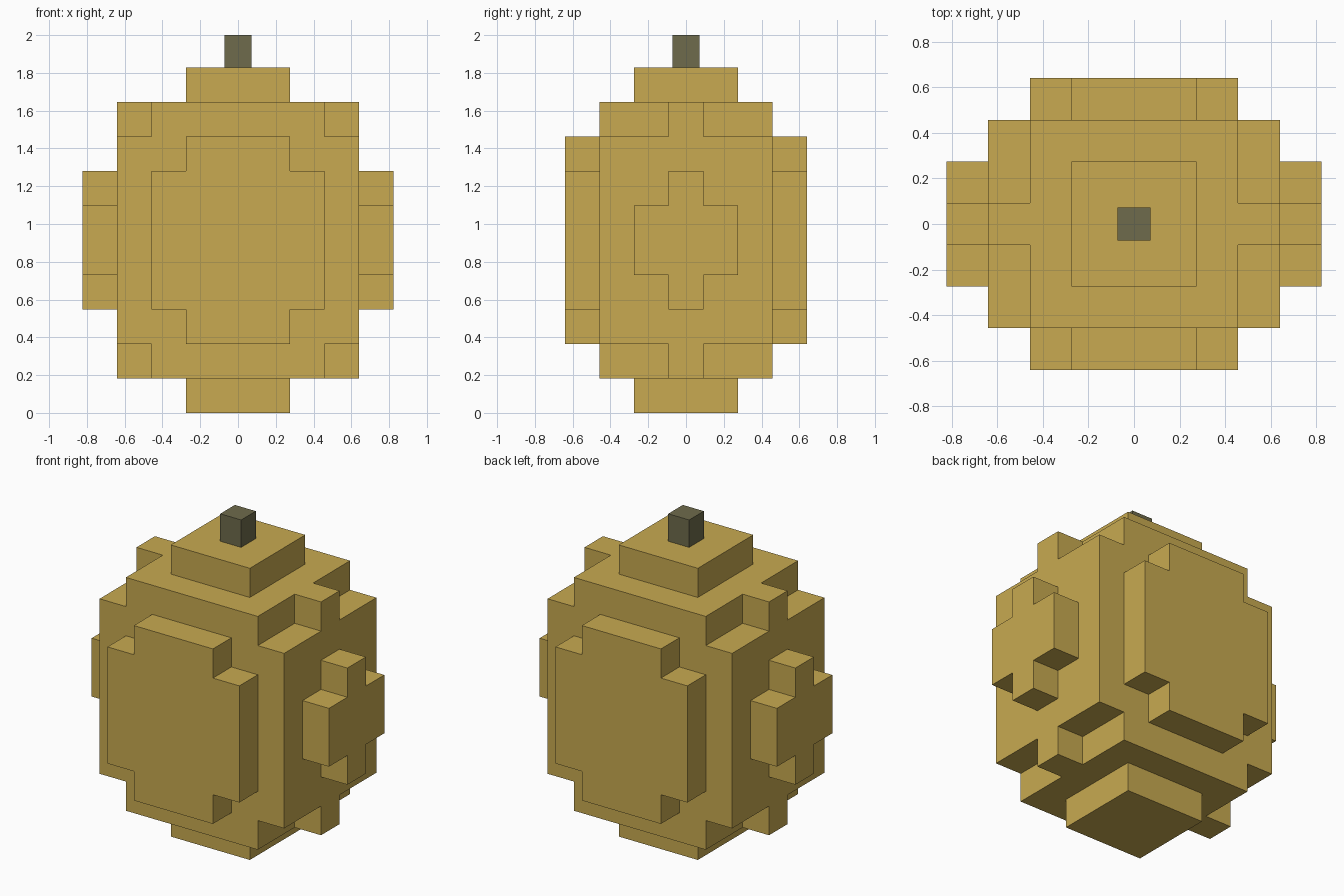
import bpy, bmesh, math
from mathutils import Vector

if "Cube" in bpy.data.objects:
    bpy.data.objects.remove(bpy.data.objects["Cube"])

U = 0.1828  # edge of one block


def material(name, rgb):
    m = bpy.data.materials.new(name)
    m.diffuse_color = (*rgb, 1)
    m.use_nodes = True
    m.node_tree.nodes["Principled BSDF"].inputs["Base Color"].default_value = m.diffuse_color
    return m


def add_object(name, bm, mat):
    mesh = bpy.data.meshes.new(name)
    bm.to_mesh(mesh)
    bm.free()
    mesh.materials.append(mat)
    ob = bpy.data.objects.new(name, mesh)
    bpy.context.collection.objects.link(ob)
    return ob


def blocks(rx, ry, z0, z1):
    """Block cells in a centred box: |x| <= rx, |y| <= ry, z0 <= z < z1."""
    return {(x, y, z) for x in range(-rx, rx + 1)
            for y in range(-ry, ry + 1) for z in range(z0, z1)}


def shell(cells):
    """Outer skin of the blocks, with coplanar faces merged."""
    bm = bmesh.new()
    for c in sorted(cells):
        for axis in range(3):
            for s in (-1, 1):
                n = [0, 0, 0]
                n[axis] = s
                if tuple(a + b for a, b in zip(c, n)) in cells:
                    continue
                n = Vector(n)
                t = Vector([float(i == (axis + 1) % 3) for i in range(3)])
                b = n.cross(t)
                mid = Vector(c) + Vector((0, 0, 0.5)) + n * 0.5
                corners = [(-1, -1), (1, -1), (1, 1), (-1, 1)]
                bm.faces.new([bm.verts.new((mid + t * i / 2 + b * j / 2) * U)
                              for i, j in corners])
    bmesh.ops.remove_doubles(bm, verts=bm.verts[:], dist=0.001)
    bmesh.ops.dissolve_limit(bm, angle_limit=math.radians(1),
                             verts=bm.verts[:], edges=bm.edges[:])
    bm.normal_update()
    return bm


gold = material("golden skin", (0.578, 0.402, 0.082))
olive = material("dull olive stem", (0.156, 0.147, 0.072))

# Stepped round body
body = blocks(1, 1, 0, 10)                             # top and bottom caps
body |= blocks(2, 2, 1, 9)                             # core
body |= blocks(3, 2, 2, 8) | blocks(3, 0, 1, 9)        # wide sides with ribs
body |= blocks(2, 3, 3, 7) | blocks(1, 3, 2, 8)        # front and back plates
body |= blocks(4, 1, 4, 6) | blocks(4, 0, 3, 7)        # side crosses
add_object("body", shell(body), gold)

# Stem
bm = bmesh.new()
bmesh.ops.create_cube(bm, size=1)
z0, z1 = 10 * U, 2.0
for v in bm.verts:
    v.co = (v.co.x * 0.145, v.co.y * 0.145, z0 if v.co.z < 0 else z1)
add_object("stem", bm, olive)
